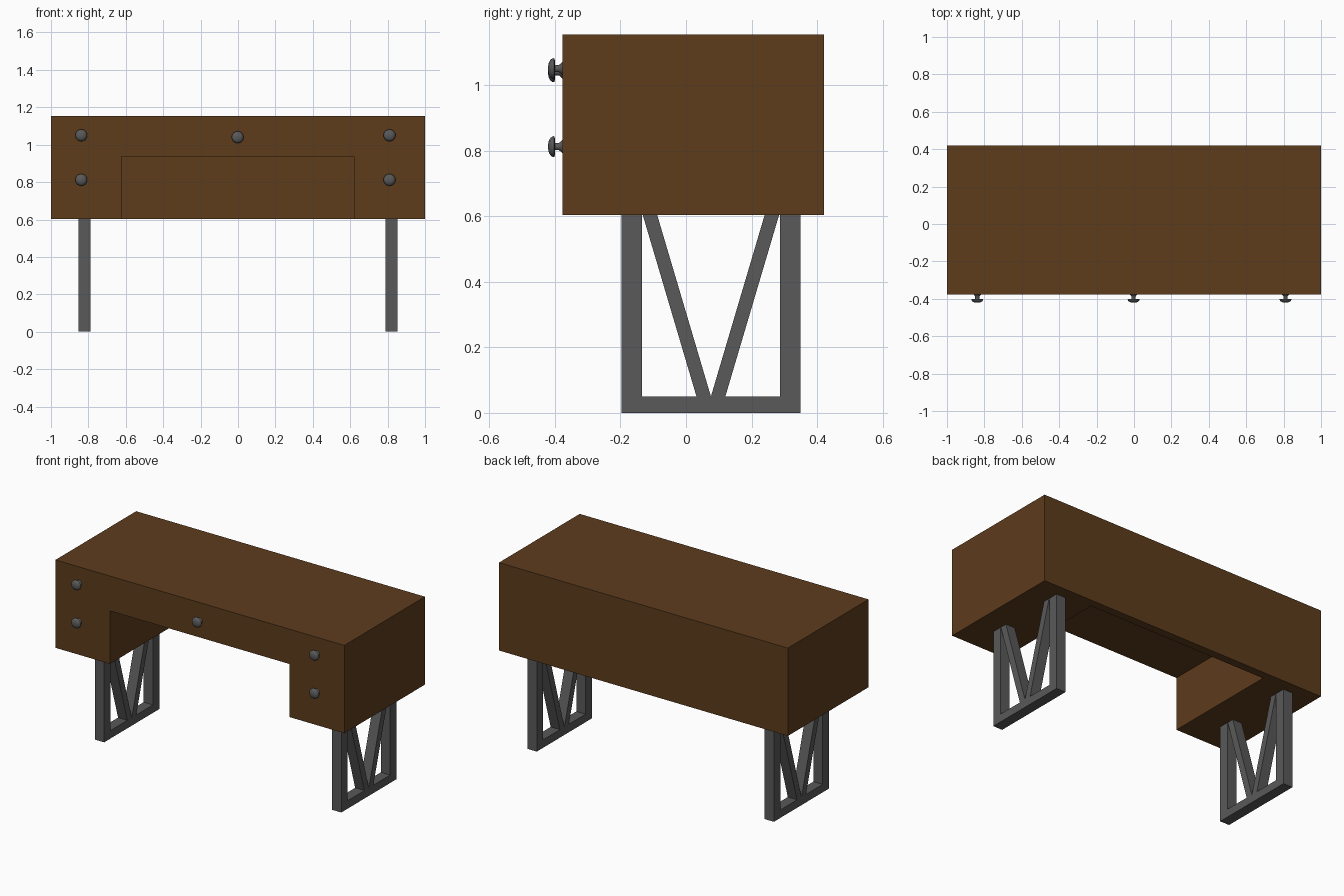
import bpy, bmesh
from math import radians
from mathutils import Matrix, Vector

if "Cube" in bpy.data.objects:
    bpy.data.objects.remove(bpy.data.objects["Cube"])


def material(name, rgb):
    m = bpy.data.materials.new(name)
    m.diffuse_color = (*rgb, 1)
    m.use_nodes = True
    m.node_tree.nodes["Principled BSDF"].inputs["Base Color"].default_value = m.diffuse_color
    return m


WOOD = material("wood", (0.11, 0.045, 0.012))
METAL = material("metal", (0.1, 0.1, 0.1))


def finish(name, bm, mat):
    bmesh.ops.recalc_face_normals(bm, faces=bm.faces)
    me = bpy.data.meshes.new(name)
    bm.to_mesh(me)
    bm.free()
    me.materials.append(mat)
    ob = bpy.data.objects.new(name, me)
    bpy.context.collection.objects.link(ob)
    return ob


def box(name, lo, hi, mat):
    lo, hi = Vector(lo), Vector(hi)
    bm = bmesh.new()
    bmesh.ops.create_cube(bm, size=1, matrix=Matrix.Translation((lo + hi) / 2)
                          @ Matrix.Diagonal((*(hi - lo), 1)))
    return finish(name, bm, mat)


def activate(ob):
    bpy.ops.object.select_all(action='DESELECT')
    ob.select_set(True)
    bpy.context.view_layer.objects.active = ob


# Desk body with the knee space cut out, leaving a thin back panel
body = box("desk_body", (-1, -0.377, 0.604), (1, 0.421, 1.154), WOOD)
cutter = box("knee_space_cutter", (-0.623, -0.6, 0.4), (0.621, 0.37, 0.936), WOOD)
cutter.hide_render = True
mod = body.modifiers.new("knee_space", 'BOOLEAN')
mod.operation, mod.solver, mod.object = 'DIFFERENCE', 'EXACT', cutter
activate(body)
bpy.ops.object.modifier_apply(modifier=mod.name)
bpy.data.objects.remove(cutter)

# Leg frames: two posts, a foot bar and a V brace, as (y, z) outlines
TOP, FOOT = 0.604, 0.05
BARS = [
    [(-0.197, 0), (-0.134, 0), (-0.134, TOP), (-0.197, TOP)],
    [(0.286, 0), (0.349, 0), (0.349, TOP), (0.286, TOP)],
    [(-0.134, 0), (0.286, 0), (0.286, FOOT), (-0.134, FOOT)],
    [(0.032, FOOT), (0.076, FOOT), (-0.088, TOP), (-0.132, TOP)],
    [(0.076, FOOT), (0.12, FOOT), (0.284, TOP), (0.24, TOP)],
]
for side, x in (("left", -0.853), ("right", 0.789)):
    bm = bmesh.new()
    for outline in BARS:
        face = bm.faces.new([bm.verts.new((x, y, z)) for y, z in outline])
        ext = bmesh.ops.extrude_face_region(bm, geom=[face])["geom"]
        bmesh.ops.translate(bm, vec=(0.064, 0, 0),
                            verts=[v for v in ext if isinstance(v, bmesh.types.BMVert)])
    finish(f"{side}_leg_frame", bm, METAL)

# Drawer knobs: a lathed (radius, distance from front) profile
PROFILE = [(0.021, 0), (0.014, 0.007), (0.011, 0.012), (0.011, 0.024), (0.026, 0.024),
           (0.032, 0.026), (0.031, 0.031), (0.027, 0.037), (0.019, 0.042), (0.01, 0.044), (0, 0.045)]
KNOBS = {"upper_left": (-0.838, 1.05), "lower_left": (-0.838, 0.812), "centre": (-0.002, 1.04),
         "upper_right": (0.81, 1.05), "lower_right": (0.81, 0.812)}
for name, (x, z) in KNOBS.items():
    bm = bmesh.new()
    pts = [bm.verts.new((x + r, -0.376 - d, z)) for r, d in PROFILE]
    edges = [bm.edges.new(p) for p in zip(pts, pts[1:])]
    bmesh.ops.spin(bm, geom=pts + edges, cent=(x, 0, z), axis=(0, 1, 0),
                   angle=radians(360), steps=24)
    bmesh.ops.remove_doubles(bm, verts=bm.verts, dist=0.0002)
    knob = finish(f"{name}_knob", bm, METAL)
    activate(knob)
    bpy.ops.object.shade_smooth_by_angle(angle=radians(40))
